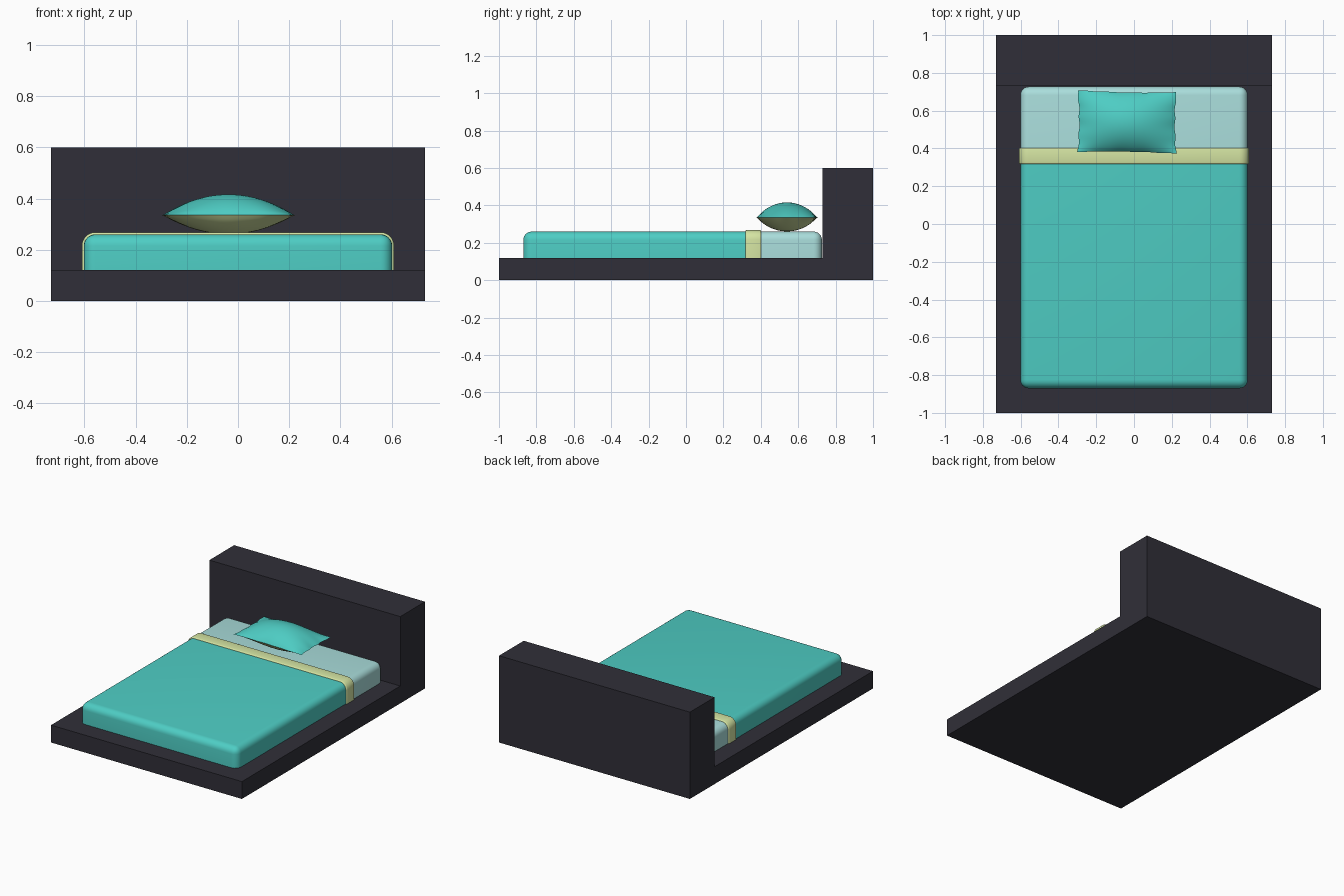
import bpy, bmesh, math

if "Cube" in bpy.data.objects:
    bpy.data.objects.remove(bpy.data.objects["Cube"])


def material(name, r, g, b):
    def lin(c):
        c /= 255
        return c / 12.92 if c < 0.04 else ((c + 0.055) / 1.055) ** 2.4
    m = bpy.data.materials.new(name)
    m.diffuse_color = (lin(r), lin(g), lin(b), 1)
    m.use_nodes = True
    m.node_tree.nodes["Principled BSDF"].inputs["Base Color"].default_value = m.diffuse_color
    return m


DARK = material("charcoal", 48, 47, 56)
TEAL = material("teal", 78, 205, 196)
PALE = material("pale aqua", 170, 222, 220)
LIME = material("soft lime", 212, 228, 162)


def finish(name, bm, mats, smooth=True):
    bmesh.ops.recalc_face_normals(bm, faces=bm.faces)
    me = bpy.data.meshes.new(name)
    bm.to_mesh(me)
    bm.free()
    for m in mats:
        me.materials.append(m)
    ob = bpy.data.objects.new(name, me)
    bpy.context.collection.objects.link(ob)
    if smooth:
        bpy.ops.object.select_all(action='DESELECT')
        bpy.context.view_layer.objects.active = ob
        ob.select_set(True)
        bpy.ops.object.shade_smooth_by_angle(angle=math.radians(40))
    return ob


def box(x0, x1, y0, y1, z0, z1):
    bm = bmesh.new()
    bmesh.ops.create_cube(bm, size=1)
    for v in bm.verts:
        v.co = (x1 if v.co.x > 0 else x0, y1 if v.co.y > 0 else y0,
                z1 if v.co.z > 0 else z0)
    return bm


def bevel(bm, edges, width, segments=6):
    bmesh.ops.bevel(bm, geom=edges, offset=width, segments=segments,
                    profile=0.5, affect='EDGES')


# Bed frame: L-shaped side profile swept across the width
bm = bmesh.new()
profile = [(-1, 0), (1, 0), (1, 0.6), (0.73, 0.6), (0.73, 0.12), (-1, 0.12)]
face = bm.faces.new([bm.verts.new((-0.73, y, z)) for y, z in profile])
ext = bmesh.ops.extrude_face_region(bm, geom=[face])
for v in ext["geom"]:
    if isinstance(v, bmesh.types.BMVert):
        v.co.x = 0.73
finish("bed_frame", bm, [DARK], smooth=False)

# Mattress: rounded box, teal blanket up to the fold, pale sheet beyond
FOLD = 0.36
bm = box(-0.602, 0.602, -0.87, 0.727, 0.115, 0.26)
bevel(bm, [e for e in bm.edges if max(v.co.z for v in e.verts) > 0.2], 0.045)
bmesh.ops.bisect_plane(bm, geom=bm.verts[:] + bm.edges[:] + bm.faces[:],
                       plane_co=(0, FOLD, 0), plane_no=(0, 1, 0))
for f in bm.faces:
    f.material_index = int(f.calc_center_median().y > FOLD)
finish("mattress", bm, [TEAL, PALE])

# Folded blanket band
bm = box(-0.61, 0.61, 0.318, 0.402, 0.115, 0.268)
bevel(bm, [e for e in bm.edges
           if all(v.co.z > 0.2 for v in e.verts)
           and abs(e.verts[0].co.x - e.verts[1].co.x) < 0.01], 0.052)
bevel(bm, [e for e in bm.edges
           if abs(e.verts[0].co.y - e.verts[1].co.y) < 0.001
           and min(v.co.z for v in e.verts) + max(v.co.z for v in e.verts) > 0.25],
      0.007, 3)
finish("blanket_band", bm, [LIME])

# Pillow: two puffed sheets joined along a seam, lime underneath
N, M = 40, 28
CX, CY, SEAM = -0.037, 0.54, 0.335
bm = bmesh.new()
for side, height in ((0, 0.081), (1, -0.074)):
    grid = []
    for j in range(M + 1):
        v = 2 * j / M - 1
        row = []
        for i in range(N + 1):
            u = 2 * i / N - 1
            puff = (1 - u * u) ** 0.95 * (1 - v * v) ** 0.8
            # slightly pulled-in edges with gentle puckers
            x = CX + 0.261 * u * (1 - 0.03 * (1 - v * v)
                                  + 0.010 * math.sin(11 * v) * u * u)
            y = CY + 0.163 * v * (1 - 0.04 * (1 - u * u)
                                  + 0.006 * math.sin(13 * u) * v * v)
            y -= 0.005 * u
            row.append(bm.verts.new((x, y, SEAM + height * puff)))
        grid.append(row)
    for j in range(M):
        for i in range(N):
            f = bm.faces.new((grid[j][i], grid[j][i + 1],
                              grid[j + 1][i + 1], grid[j + 1][i]))
            f.material_index = side
bmesh.ops.remove_doubles(bm, verts=bm.verts, dist=0.0002)
finish("pillow", bm, [TEAL, LIME])
